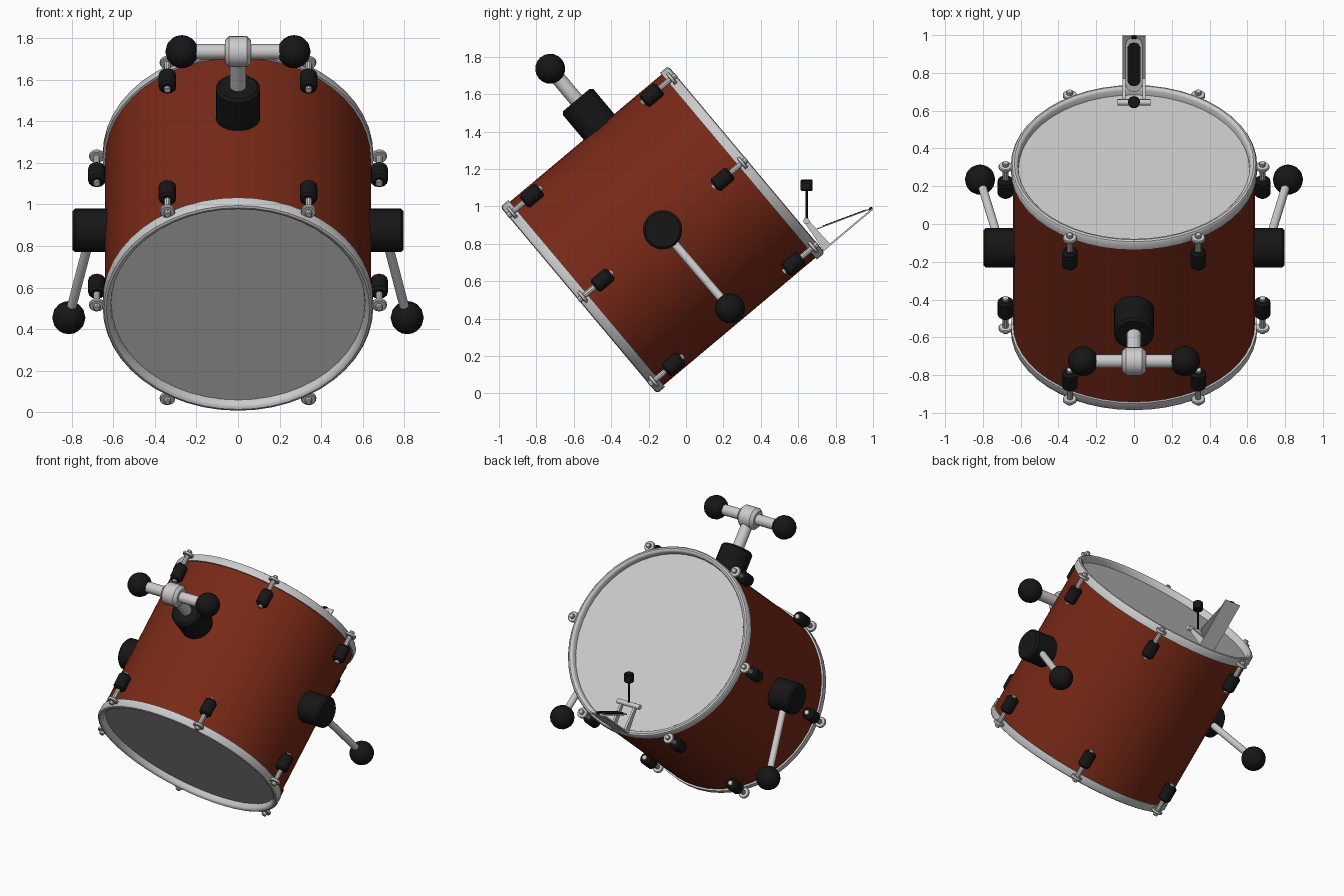
import bpy, bmesh, math
from mathutils import Matrix, Vector

if "Cube" in bpy.data.objects:
    bpy.data.objects.remove(bpy.data.objects["Cube"])

# Drum frame: local z = drum axis, local +y = down the tilted face
M = Matrix.Translation((0, -0.125, 0.875)) @ Matrix.Rotation(math.radians(-50), 4, 'X')
MI = M.inverted()


def mat(name, col):
    m = bpy.data.materials.new(name)
    m.diffuse_color = (*col, 1)
    m.use_nodes = True
    m.node_tree.nodes["Principled BSDF"].inputs["Base Color"].default_value = m.diffuse_color
    return m


RED = mat("shell_red", (0.19, 0.022, 0.008))
BLACK = mat("black", (0.008, 0.008, 0.008))


def world(x, y, z):
    return MI @ Vector((x, y, z))


def finish(name, bm, material=None, angle=35):
    bmesh.ops.recalc_face_normals(bm, faces=bm.faces)
    me = bpy.data.meshes.new(name)
    bm.to_mesh(me)
    bm.free()
    ob = bpy.data.objects.new(name, me)
    bpy.context.collection.objects.link(ob)
    ob.matrix_world = M
    if material:
        me.materials.append(material)
    bpy.ops.object.select_all(action='DESELECT')
    ob.select_set(True)
    bpy.context.view_layer.objects.active = ob
    bpy.ops.object.shade_smooth_by_angle(angle=math.radians(angle))
    return ob


def lathe(bm, profile, n, closed=False, mtx=Matrix()):
    """Spin (radius, height) points round z; radius 0 becomes a pole."""
    rings = []
    for r, h in profile:
        if r == 0:
            rings.append([bm.verts.new(mtx @ Vector((0, 0, h)))] * n)
        else:
            rings.append([bm.verts.new(mtx @ Vector((r * math.cos(2 * math.pi * i / n),
                          r * math.sin(2 * math.pi * i / n), h))) for i in range(n)])
    pairs = list(zip(rings, rings[1:])) + ([(rings[-1], rings[0])] if closed else [])
    for a, b in pairs:
        for i in range(n):
            j = (i + 1) % n
            bm.faces.new(list(dict.fromkeys((a[i], a[j], b[j], b[i]))))


def rod(bm, p, q, r, chamfer=0.0, n=16):
    """Capped cylinder from p to q with optional chamfered ends."""
    p, q = Vector(p), Vector(q)
    d = q - p
    mtx = Matrix.Translation(p) @ d.to_track_quat('Z', 'Y').to_matrix().to_4x4()
    L, c = d.length, chamfer
    prof = [(0, 0), (r - c, 0)] + ([(r, c), (r, L - c)] if c else []) + [(r - c, L), (0, L)]
    lathe(bm, prof, n, mtx=mtx)


def rod_object(name, p, q, r, chamfer=0.0, material=None, n=16):
    bm = bmesh.new()
    rod(bm, p, q, r, chamfer, n)
    return finish(name, bm, material)


def ball(name, p, r=0.08):
    bm = bmesh.new()
    bmesh.ops.create_uvsphere(bm, u_segments=16, v_segments=10, radius=r,
                              matrix=Matrix.Translation(p))
    return finish(name, bm, BLACK)


def prism(name, pts, x0, x1, material=None):
    """Extrude a (y, z) outline along x."""
    bm = bmesh.new()
    f = bm.faces.new([bm.verts.new((x0, y, z)) for y, z in pts])
    g = bmesh.ops.extrude_face_region(bm, geom=[f])
    bmesh.ops.translate(bm, vec=(x1 - x0, 0, 0),
                        verts=[v for v in g['geom'] if isinstance(v, bmesh.types.BMVert)])
    return finish(name, bm, material)


# Shell
bm = bmesh.new()
lathe(bm, [(0.64, -0.56), (0.64, 0.56)], 48)
finish("shell", bm, RED)

# Hoops and heads at both ends
for side, s in (("batter", 1), ("front", -1)):
    bm = bmesh.new()
    lathe(bm, [(0.652, s * 0.53), (0.652, s * 0.572), (0.645, s * 0.582), (0.634, s * 0.586),
               (0.622, s * 0.582), (0.614, s * 0.572), (0.61, s * 0.53)], 48, True)
    finish(side + "_hoop", bm)
    bm = bmesh.new()
    lathe(bm, [(0.62, s * 0.542), (0, s * 0.542)], 48)
    finish(side + "_head", bm)

    # Six lugs with tension rods and washers
    lugs, rods = bmesh.new(), bmesh.new()
    for k in range(6):
        a = k * math.pi / 3
        x, y = 0.68 * math.cos(a), 0.68 * math.sin(a)
        rod(lugs, (x, y, s * 0.362), (x, y, s * 0.475), 0.042, 0.012, 12)
        rod(rods, (x, y, s * 0.348), (x, y, s * 0.57), 0.016, n=10)
        rod(rods, (x, y, s * 0.547), (x, y, s * 0.567), 0.037, 0.004, 16)
        rod(rods, (x, y, s * 0.56), (x, y, s * 0.588), 0.017, 0.004, 8)
    finish(side + "_lugs", lugs, BLACK)
    finish(side + "_tension_rods", rods)

# Side spurs: mount, leg, foot
for side, s in (("right", 1), ("left", -1)):
    rod_object(side + "_spur_mount", (s * 0.62, 0, 0), (s * 0.797, 0, 0), 0.105, 0.012, BLACK, 24)
    foot = world(s * 0.815, 0.235, 0.455)
    rod_object(side + "_spur_leg", (s * 0.705, 0, 0), foot, 0.023)
    ball(side + "_spur_foot", foot)

# Tom holder on top
W = 0.093
rod_object("holder_base", (0, -0.61, W), (0, -0.828, W), 0.107, 0.014, BLACK, 24)
rod_object("holder_post", (0, -0.8, W), (0, -1.046, W), 0.039)
rod_object("holder_sleeve", (-0.063, -1.046, W), (0.063, -1.046, W), 0.075, 0.02)
rod_object("holder_crossbar", (-0.27, -1.046, W), (0.27, -1.046, W), 0.037)
for side, s in (("right", 1), ("left", -1)):
    ball(side + "_holder_ball", Vector((s * 0.27, -1.046, W)))

# Pedal: base plate, posts, axle
prism("pedal_base", [(0.632, 0.585), (0.641, 0.585), (0.641, 0.93), (0.632, 0.93)], -0.06, 0.06)
for side, s in (("right", 1), ("left", -1)):
    prism(side + "_pedal_post", [(0.638, 0.588), (0.638, 0.637), (0.455, 0.63), (0.455, 0.606)],
          s * 0.045, s * 0.06)
rod_object("pedal_axle", (-0.088, 0.458, 0.619), (0.088, 0.458, 0.619), 0.017)


# Pedal footboard: rounded grey frame with black pad on top
def footboard(name, w, l0, l1, lift, thick, material=None):
    heel, toe = Vector((0, 0.634, 0.93)), Vector((0, 0.53, 0.635))
    d = (toe - heel).normalized()
    up = Vector((1, 0, 0)).cross(d)
    up = -up if up.y > 0 else up
    bm = bmesh.new()
    pts = []
    for cy, a0 in ((l1 - w, 0), (l0 + w, math.pi)):
        for i in range(9):
            a = a0 + math.pi * i / 8
            pts.append(heel + Vector((w * math.cos(a), 0, 0)) + d * (cy + w * math.sin(a)) + up * lift)
    f = bm.faces.new([bm.verts.new(p) for p in pts])
    g = bmesh.ops.extrude_face_region(bm, geom=[f])
    bmesh.ops.translate(bm, vec=up * thick,
                        verts=[v for v in g['geom'] if isinstance(v, bmesh.types.BMVert)])
    finish(name, bm, material)


footboard("footboard", 0.045, 0.005, 0.315, 0.0, 0.006)
footboard("footboard_pad", 0.035, 0.035, 0.28, 0.005, 0.004, BLACK)
rod_object("heel_hinge", (-0.012, 0.63, 0.925), (0.012, 0.63, 0.925), 0.01, 0, BLACK, 10)

# Beater stands upright in the world
rod_object("beater_rod", world(0, 0.645, 0.92), world(0, 0.645, 1.1), 0.007, 0, BLACK, 8)
rod_object("beater_head", world(0, 0.645, 1.083), world(0, 0.645, 1.143), 0.032, 0.004, BLACK)
